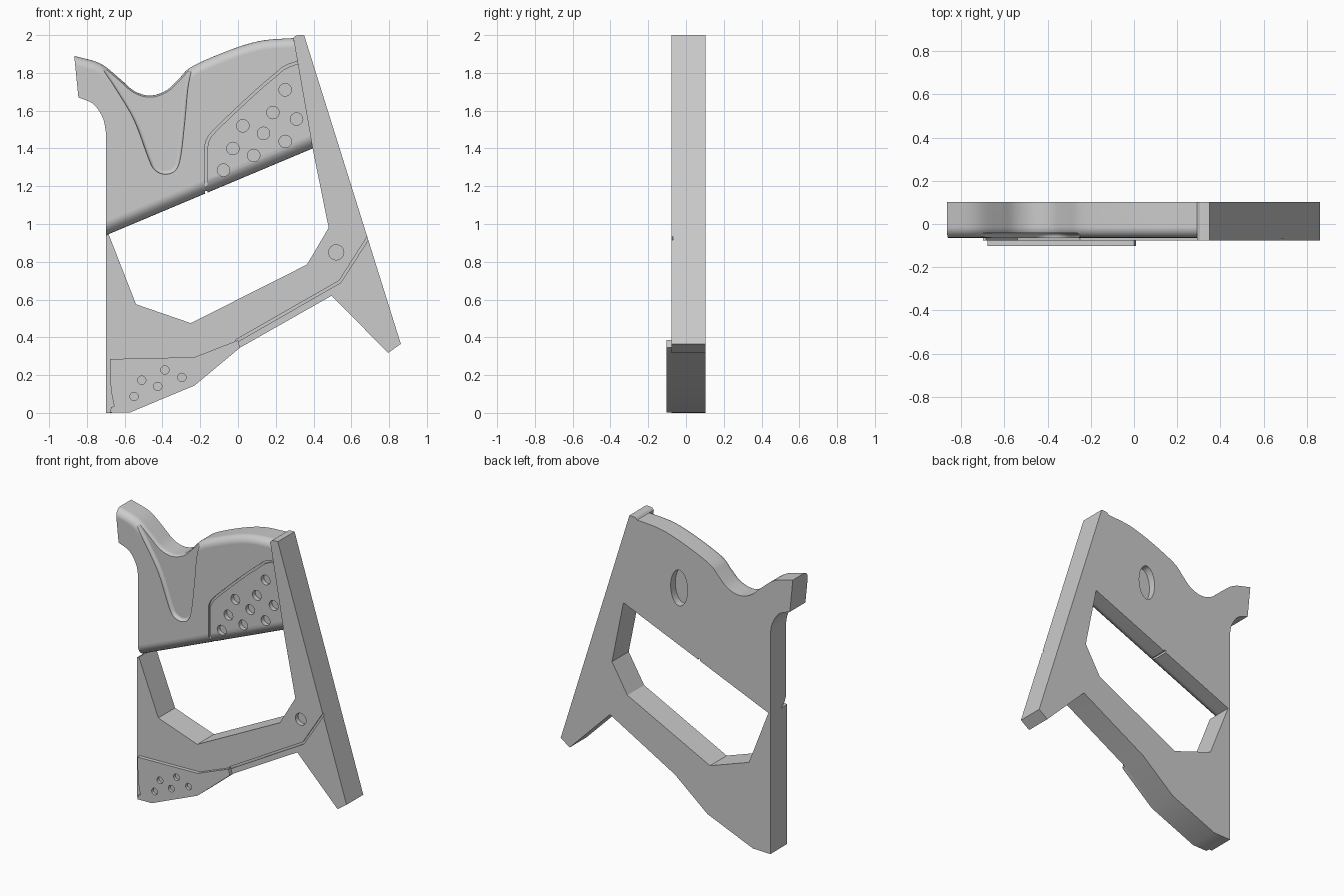
import bpy, bmesh, math
from mathutils import Vector

if "Cube" in bpy.data.objects:
    bpy.data.objects.remove(bpy.data.objects["Cube"])

BACK, FRAME_Y, GRIP_Y, PAD_Y = 0.102, -0.076, -0.064, -0.102


def smooth(pts, n=4):
    """Catmull-Rom curve through the points."""
    p = [Vector(q) for q in pts]
    p = [2 * p[0] - p[1]] + p + [2 * p[-1] - p[-2]]
    out = []
    for a, b, c, d in zip(p, p[1:], p[2:], p[3:]):
        for k in range(n):
            t = k / n
            v = 0.5 * (2 * b + (c - a) * t + (2 * a - 5 * b + 4 * c - d) * t**2
                       + (3 * b - a - 3 * c + d) * t**3)
            out.append(tuple(v))
    return out + [tuple(p[-2])]


def prism(name, pts, y0, y1, bevels=()):
    """Extrude an x/z outline from y0 to y1; bevels = (edge indices, size) on the y0 side."""
    bm = bmesh.new()
    f = [bm.verts.new((x, y0, z)) for x, z in pts]
    b = [bm.verts.new((x, y1, z)) for x, z in pts]
    n = len(pts)
    bm.faces.new(f)
    bm.faces.new(b[::-1])
    for i in range(n):
        bm.faces.new((f[i], b[i], b[(i + 1) % n], f[(i + 1) % n]))
    bmesh.ops.recalc_face_normals(bm, faces=bm.faces)
    groups = [([bm.edges.get((f[i], f[(i + 1) % n])) for i in ids], r) for ids, r in bevels]
    for edges, r in groups:
        bmesh.ops.bevel(bm, geom=[e for e in edges if e.is_valid], offset=r, segments=6,
                        profile=0.5, affect='EDGES', clamp_overlap=False)
    me = bpy.data.meshes.new(name)
    bm.to_mesh(me)
    bm.free()
    ob = bpy.data.objects.new(name, me)
    bpy.context.collection.objects.link(ob)
    return ob


def disc(x, z, rx, rz=None, n=24):
    rz = rz or rx
    return [(x + rx * math.cos(2 * math.pi * i / n), z + rz * math.sin(2 * math.pi * i / n))
            for i in range(n)]


def strip(path, w):
    """Outline of a constant-width band along a path."""
    p = [Vector(q) for q in path]
    left, right = [], []
    for i, q in enumerate(p):
        d = (p[min(i + 1, len(p) - 1)] - p[max(i - 1, 0)]).normalized()
        s = Vector((-d.y, d.x)) * w / 2
        left.append(tuple(q + s))
        right.append(tuple(q - s))
    return left + right[::-1]


def apply(ob, mod):
    bpy.context.view_layer.objects.active = ob
    bpy.ops.object.modifier_apply(modifier=mod.name)


def cut(ob, cutter):
    m = ob.modifiers.new("cut", 'BOOLEAN')
    m.operation, m.solver, m.object = 'DIFFERENCE', 'EXACT', cutter
    apply(ob, m)
    bpy.data.objects.remove(cutter)


def finish(ob):
    bpy.ops.object.select_all(action='DESELECT')
    ob.select_set(True)
    bpy.context.view_layer.objects.active = ob
    bpy.ops.object.shade_smooth_by_angle(angle=math.radians(30))
    m = ob.modifiers.new("normals", 'WEIGHTED_NORMAL')
    m.keep_sharp = True


# Frame: slanted bar, lower arm and rear post in one plate
frame = prism("frame", [
    (0.293, 1.984), (0.305, 1.996), (0.325, 2.0), (0.35, 2.0), (0.862, 0.365), (0.795, 0.318),
    (0.495, 0.62), (0.01, 0.345), (-0.23, 0.145), (-0.57, 0.003), (-0.70, 0.0), (-0.70, 0.94),
    (-0.685, 0.946), (-0.54, 0.575), (-0.25, 0.475), (0.365, 0.785), (0.48, 0.98),
    (0.395, 1.40)], FRAME_Y, BACK)
cut(frame, prism("groove_cutter", strip([(-0.01, 0.38), (0.54, 0.695), (0.70, 0.945)], 0.014),
                 -0.2, FRAME_Y + 0.008))
cut(frame, prism("pivot_cutter", disc(0.52, 0.85, 0.04), -0.2, FRAME_Y + 0.03))

# Handle: curved top, rounded front edges
top = smooth([(-0.867, 1.89), (-0.73, 1.85), (-0.627, 1.77), (-0.548, 1.703), (-0.463, 1.68),
              (-0.378, 1.708), (-0.31, 1.772), (-0.257, 1.825), (-0.15, 1.878), (0.01, 1.94),
              (0.14, 1.973), (0.293, 1.984)])
rear = smooth([(-0.70, 1.49), (-0.715, 1.56), (-0.765, 1.635), (-0.845, 1.67)])
n = len(top)
handle = prism("handle", top + [(0.395, 1.40), (-0.685, 0.946), (-0.70, 0.94)][:1]
               + [(-0.70, 0.94)] + rear, GRIP_Y, BACK,
               [(range(n - 1), 0.05), ([n], 0.07)])

# Thumb recess
recess = smooth([(-0.82, 2.03), (-0.735, 1.85), (-0.65, 1.72), (-0.55, 1.55), (-0.475, 1.35),
                 (-0.44, 1.285), (-0.385, 1.263), (-0.33, 1.285), (-0.303, 1.36),
                 (-0.28, 1.56), (-0.265, 1.72), (-0.24, 1.84), (-0.20, 2.03)])
cut(handle, prism("recess_cutter", recess, GRIP_Y + 0.022, -0.2,
                  [(range(len(recess) - 1), 0.02)]))

# Grip panel: groove outline, bottom notch and dimples
panel = [(-0.168, 1.1), (-0.168, 1.40)] + smooth(
    [(-0.166, 1.43), (-0.14, 1.475), (-0.05, 1.565), (0.1, 1.705), (0.2, 1.79),
     (0.25, 1.83), (0.33, 1.86)], 3)
cut(handle, prism("panel_cutter", strip(panel, 0.014), -0.2, GRIP_Y + 0.012))
cut(handle, prism("notch_cutter", strip([(-0.168, 1.1), (-0.168, 1.175)], 0.014), -0.2, 0.2))
for x, z in [(0.25, 1.71), (0.185, 1.59), (0.31, 1.555), (0.025, 1.52), (0.135, 1.48),
             (-0.027, 1.40), (0.25, 1.437), (0.083, 1.363), (-0.077, 1.285)]:
    cut(handle, prism("dimple_cutter", disc(x, z, 0.033), -0.2, GRIP_Y + 0.03))

# Oval pocket in the back
cut(handle, prism("pocket_cutter", disc(-0.02, 1.61, 0.063, 0.12, 40), BACK - 0.05, 0.2))

# Raised pad at the foot with dimples
foot_pad = prism("foot_pad", [
    (-0.678, 0.285), (-0.23, 0.295), (0.0, 0.385), (0.01, 0.345), (-0.23, 0.145),
    (-0.57, 0.003), (-0.678, 0.001), (-0.672, 0.03), (-0.656, 0.035), (-0.673, 0.12)],
    PAD_Y, FRAME_Y)
for x, z in [(-0.387, 0.227), (-0.51, 0.173), (-0.425, 0.14), (-0.297, 0.188), (-0.55, 0.087)]:
    cut(foot_pad, prism("dimple_cutter", disc(x, z, 0.022), -0.2, PAD_Y + 0.02))

for ob in (frame, handle, foot_pad):
    finish(ob)
